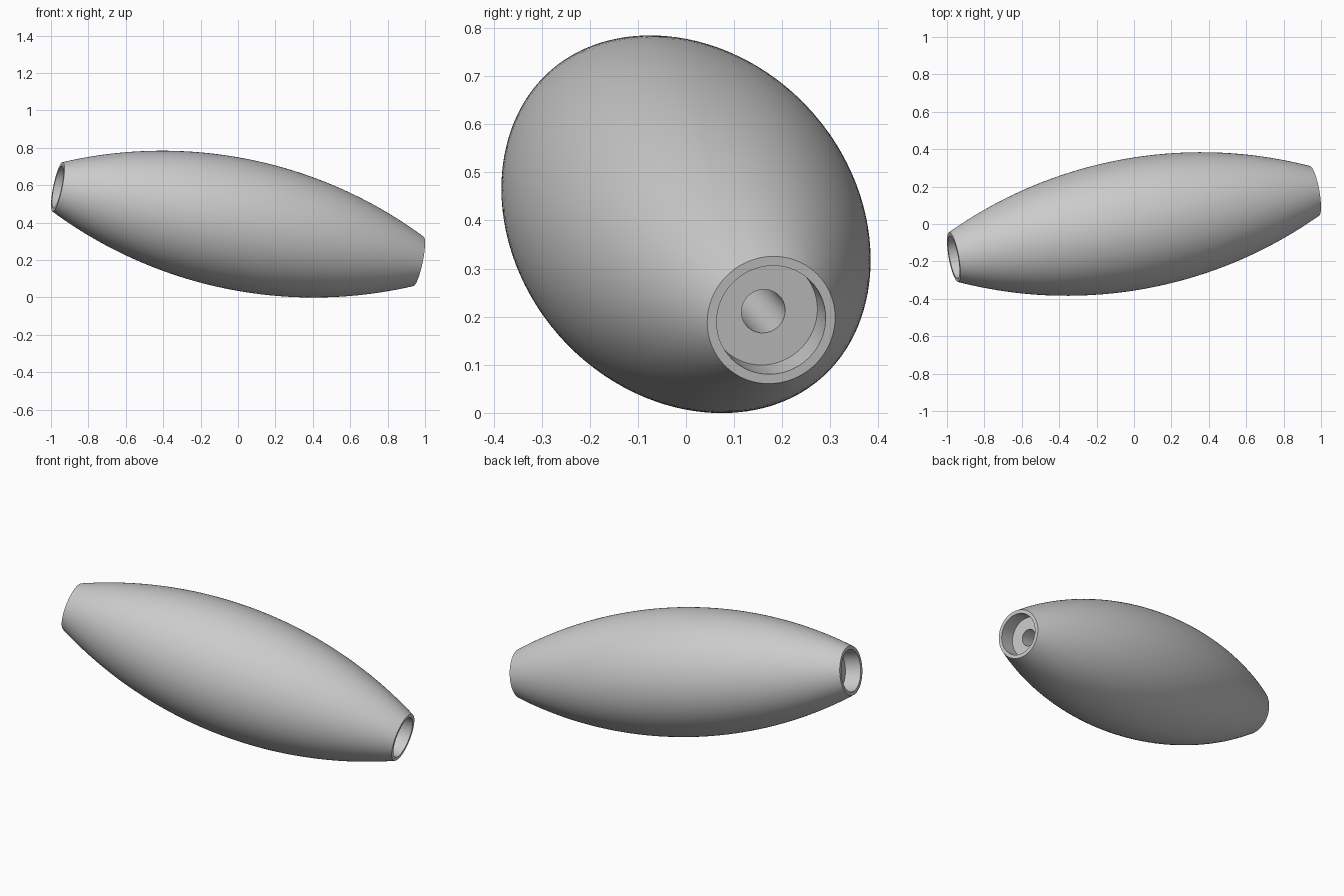
import bpy
import bmesh
import math
from mathutils import Vector

cube = bpy.data.objects.get("Cube")
if cube:
    bpy.data.objects.remove(cube, do_unlink=True)

HALF_LENGTH = 1.0
MID_RADIUS = 0.351
END_RADIUS = 0.135
SEGMENTS = 128
ARC_STEPS = 48

grey = bpy.data.materials.new("light grey")
grey.use_nodes = True
colour = (0.6, 0.6, 0.6, 1)
grey.diffuse_color = colour
grey.node_tree.nodes["Principled BSDF"].inputs["Base Color"].default_value = colour

# Bulging outer wall: a circular arc between the two end rims
sagitta = MID_RADIUS - END_RADIUS
arc_radius = (HALF_LENGTH ** 2 + sagitta ** 2) / (2 * sagitta)
profile = []
for i in range(ARC_STEPS + 1):
    s = HALF_LENGTH * (2 * i / ARC_STEPS - 1)
    profile.append((s, MID_RADIUS - arc_radius + math.sqrt(arc_radius ** 2 - s ** 2)))

# Flat rim, round recess and narrow bore, the same at both ends
recess = [(HALF_LENGTH, 0.115), (0.908, 0.114), (0.908, 0.046)]
profile += recess + [(-s, r) for s, r in reversed(recess)]

# Revolve the closed profile around the long axis
bm = bmesh.new()
verts = [bm.verts.new((s, 0, r)) for s, r in profile]
edges = [bm.edges.new((a, b)) for a, b in zip(verts, verts[1:] + verts[:1])]
bmesh.ops.spin(bm, geom=verts + edges, cent=(0, 0, 0), axis=(1, 0, 0),
               angle=math.tau, steps=SEGMENTS, use_merge=True)
bmesh.ops.remove_doubles(bm, verts=bm.verts, dist=0.0001)
bmesh.ops.recalc_face_normals(bm, faces=bm.faces)
mesh = bpy.data.meshes.new("barrel_body")
bm.to_mesh(mesh)
bm.free()
mesh.materials.append(grey)

# Tilt the barrel and lift it onto the ground
body = bpy.data.objects.new("barrel_body", mesh)
bpy.context.collection.objects.link(body)
direction = Vector((0.964, 0.177, -0.199))
body.rotation_euler = direction.to_track_quat("X", "Z").to_euler()
body.location = (0, 0, 0.392)

bpy.ops.object.select_all(action="DESELECT")
body.select_set(True)
bpy.context.view_layer.objects.active = body
bpy.ops.object.shade_smooth_by_angle(angle=math.radians(30))
